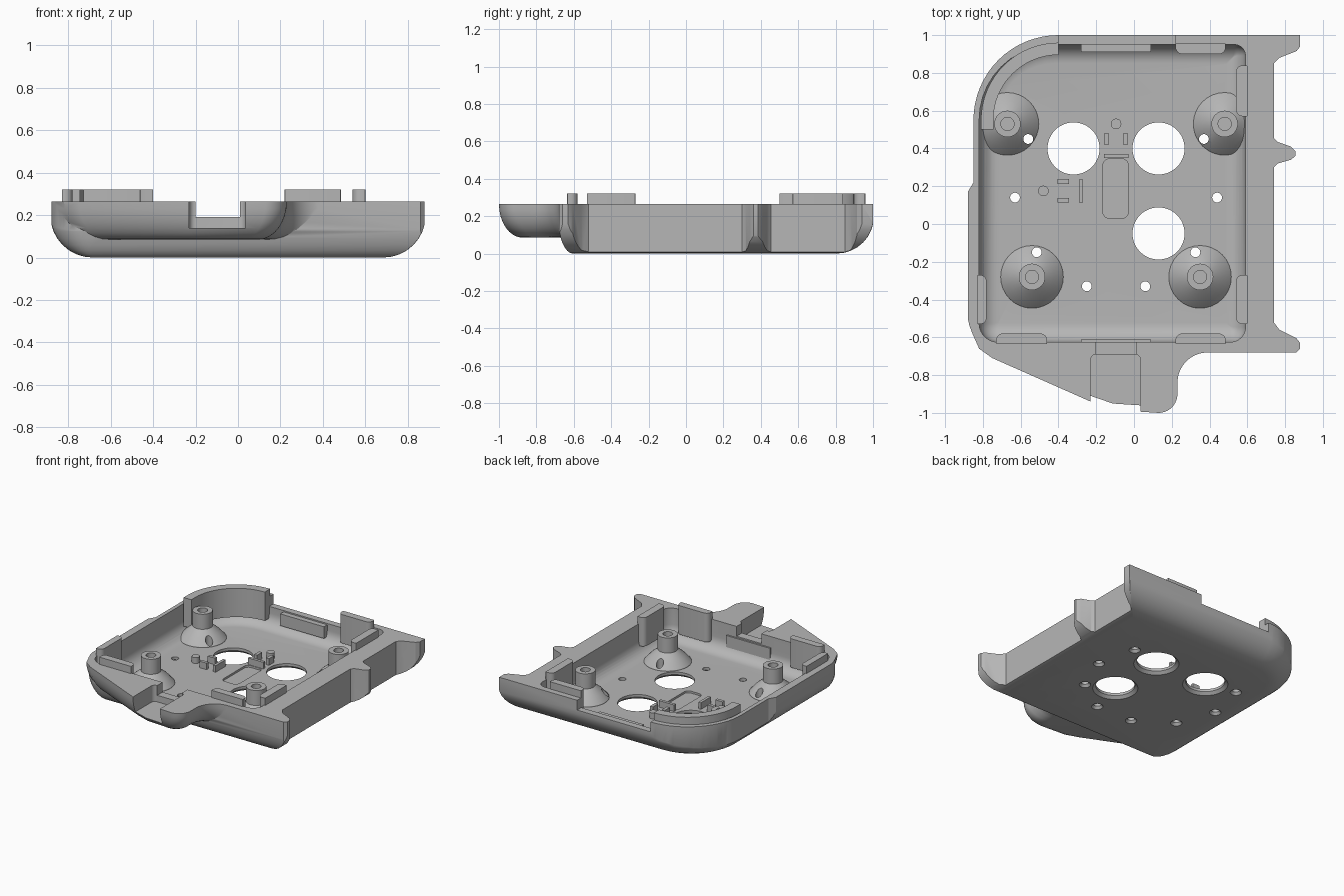
import bpy, bmesh
from math import cos, sin, pi, radians

if "Cube" in bpy.data.objects:
    bpy.data.objects.remove(bpy.data.objects["Cube"], do_unlink=True)

grey = bpy.data.materials.new("plain_grey")
grey.use_nodes = True
GREY = (0.47, 0.47, 0.47, 1)
grey.diffuse_color = GREY
grey.node_tree.nodes["Principled BSDF"].inputs["Base Color"].default_value = GREY

RIM, TOP, FLOOR = 0.265, 0.32, 0.04


def arc(cx, cy, r, a0, a1, n=10):
    angles = [radians(a0 + (a1 - a0) * i / n) for i in range(n + 1)]
    return [(cx + r * cos(a), cy + r * sin(a)) for a in angles]


def rounded_rect(x0, x1, y0, y1, radii, n=10):
    """Corner radii go back left-side first: (+x+y), (-x+y), (-x-y), (+x-y)."""
    a, b, c, d = [max(r, 0.004) for r in radii]
    return (arc(x1 - a, y1 - a, a, 0, 90, n) + arc(x0 + b, y1 - b, b, 90, 180, n)
            + arc(x0 + c, y0 + c, c, 180, 270, n) + arc(x1 - d, y0 + d, d, 270, 360, n))


def loft(name, rings):
    """Skin a closed solid over (outline, z) rings."""
    bm = bmesh.new()
    loops = [[bm.verts.new((x, y, z)) for x, y in pts] for pts, z in rings]
    for lo, hi in zip(loops, loops[1:]):
        for i in range(len(lo)):
            j = (i + 1) % len(lo)
            bm.faces.new((lo[i], lo[j], hi[j], hi[i]))
    bm.faces.new(loops[0][::-1])
    bm.faces.new(loops[-1])
    bmesh.ops.recalc_face_normals(bm, faces=bm.faces)
    me = bpy.data.meshes.new(name)
    bm.to_mesh(me)
    bm.free()
    me.materials.append(grey)
    ob = bpy.data.objects.new(name, me)
    bpy.context.collection.objects.link(ob)
    return ob


def prism(name, pts, z0, z1):
    return loft(name, [(pts, z0), (pts, z1)])


def block(name, x0, x1, y0, y1, z0, z1, radii=None):
    pts = rounded_rect(x0, x1, y0, y1, radii, 6) if radii else [(x0, y0), (x1, y0), (x1, y1), (x0, y1)]
    return prism(name, pts, z0, z1)


def turned(name, x, y, profile, n=32):
    return loft(name, [(arc(x, y, r, 0, 360 - 360 / n, n - 1), z) for r, z in profile])


def bowl(name, x0, x1, y0, y1, radii, r, z0, z1, front=1.0, steps=8):
    """Block with a rounded lower edge; front scales the rounding on the -y side."""
    rings = []
    for i in range(steps + 1):
        a = pi / 2 * i / steps
        d = r * (1 - sin(a))
        pts = rounded_rect(x0 + d, x1 - d, y0 + d * front, y1 - d, [c - d for c in radii])
        rings.append((pts, z0 + r * (1 - cos(a))))
    return loft(name, rings + [(rings[-1][0], z1)])


def combine(target, other, op):
    mod = target.modifiers.new("cut", "BOOLEAN")
    mod.operation, mod.solver, mod.object = op, "EXACT", other
    bpy.context.view_layer.objects.active = target
    bpy.ops.object.modifier_apply(modifier=mod.name)
    bpy.data.objects.remove(other, do_unlink=True)


# Tray body: rounded underside trimmed by the plan outline with side ribs
tray = bowl("tray", -0.885, 0.885, -0.685, 1.005, (0.01, 0.45, 0.2, 0.01), 0.2, 0, 0.3, 0.4)
outline = arc(-0.4, 0.55, 0.45, 90, 180, 16) + [(-0.85, 0.22), (-0.88, 0.17)]
outline += arc(-0.68, -0.48, 0.2, 180, 270)
outline += [(0.86, -0.68), (0.88, -0.66), (0.88, -0.63), (0.86, -0.605), (0.77, -0.56), (0.74, -0.52),
            (0.74, 0.3), (0.76, 0.32), (0.83, 0.34), (0.855, 0.36), (0.855, 0.385), (0.83, 0.41),
            (0.76, 0.435), (0.74, 0.455), (0.74, 0.85), (0.77, 0.88), (0.86, 0.915), (0.88, 0.94), (0.88, 1)]
combine(tray, prism("outline", outline, -0.1, RIM), "INTERSECT")

# Raised front chin
chin = [(-0.86, -0.5), (-0.86, -0.57), (-0.82, -0.66), (-0.75, -0.71), (-0.23, -0.94), (-0.1, -0.985)]
chin += arc(0.13, -0.9, 0.1, -90, 0) + arc(0.39, -0.84, 0.16, 180, 90) + [(0.39, -0.5)]
rings = []
for i in range(9):
    a = pi / 2 * i / 8
    s = 1 - 0.28 * (1 - sin(a))
    rings.append(([(-0.25 + (x + 0.25) * s, -0.55 + (y + 0.55) * s) for x, y in chin],
                  RIM - (RIM - 0.085) * cos(a)))
combine(tray, loft("chin", rings), "UNION")

# Inner cavity, rear notch and front cable channel
combine(tray, bowl("cavity", -0.82, 0.59, -0.625, 0.95, (0.06, 0.4, 0.1, 0.08), 0.1, FLOOR, 0.5), "DIFFERENCE")
combine(tray, block("rear_notch", -0.4, 0.22, 0.9, 1.1, 0.19, 0.5), "DIFFERENCE")
combine(tray, block("channel", -0.23, 0.035, -1.1, -0.69, 0.14, 0.5, (0.03, 0.03, 0.005, 0.005)), "DIFFERENCE")
combine(tray, block("channel_mouth", -0.2, 0.01, -0.72, -0.55, 0.19, 0.5), "DIFFERENCE")

# Screw posts on conical feet
posts = [(-0.67, 0.53), (0.48, 0.53), (-0.54, -0.28), (0.35, -0.28)]
for x, y in posts:
    post = turned("post", x, y, [(0.168, 0.03), (0.165, 0.045), (0.12, 0.095), (0.07, 0.135), (0.07, 0.25)])
    combine(post, bowl("limit", -0.85, 0.7, -0.65, 0.97, (0.1, 0.4, 0.1, 0.1), 0.2, 0, 0.4, 0.4), "INTERSECT")
    combine(tray, post, "UNION")
for x, y in posts:
    combine(tray, turned("screw_hole", x, y, [(0.035, 0.13), (0.035, 0.4)], 20), "DIFFERENCE")

# Large openings and small countersunk holes through the floor
for x, y in [(-0.32, 0.4), (0.13, 0.4), (0.13, -0.05)]:
    combine(tray, turned("opening", x, y, [(0.165, -0.005), (0.138, 0.02), (0.138, 0.08)], 48), "DIFFERENCE")
for x, y in [(-0.56, 0.45), (0.37, 0.45), (-0.63, 0.14), (0.44, 0.14),
             (-0.515, -0.15), (0.325, -0.15), (-0.25, -0.33), (0.06, -0.33)]:
    combine(tray, turned("small_hole", x, y, [(0.045, -0.005), (0.026, 0.018), (0.026, 0.13)], 20), "DIFFERENCE")

# Shallow rounded recess in the floor
combine(tray, block("recess", -0.165, -0.03, 0.03, 0.345, FLOOR - 0.015, 0.1, [0.035] * 4), "DIFFERENCE")
parts = [tray]

# Curved lip standing in the rear corner
lip = arc(-0.4, 0.55, 0.41, 90, 180, 16) + [(-0.81, 0.5), (-0.745, 0.5)] + arc(-0.4, 0.55, 0.345, 180, 90, 16)
parts.append(prism("corner_lip", lip, 0.1, TOP))

# Locating tabs along the walls, rounded on their inner corners
R = 0.035
for name, x0, x1, y0, y1, radii in [
        ("right_tab", -0.83, -0.78, -0.53, -0.27, (R, 0, 0, R)),
        ("left_front_tab", 0.54, 0.6, -0.53, -0.27, (0, R, R, 0)),
        ("left_rear_tab", 0.54, 0.6, 0.57, 0.84, (0, R, R, 0)),
        ("front_right_tab", -0.73, -0.46, -0.635, -0.58, (R, R, 0, 0)),
        ("front_left_tab", 0.22, 0.485, -0.635, -0.58, (R, R, 0, 0)),
        ("rear_tab", 0.22, 0.485, 0.9, 0.955, (0, 0, R, R))]:
    parts.append(block(name, x0, x1, y0, y1, 0.1, TOP, radii))

# Ledge inside the rear notch and step at the channel mouth
parts.append(block("rear_ledge", -0.28, 0.09, 0.91, 0.955, 0.09, 0.18))
parts.append(block("front_ledge", -0.28, 0.09, -0.63, -0.612, 0.09, 0.18))

# Small brackets and pegs on the floor
for x, y, w, d in [(-0.145, 0.45, 0.026, 0.06), (-0.045, 0.45, 0.026, 0.06), (-0.095, 0.36, 0.13, 0.022),
                   (-0.375, 0.225, 0.06, 0.024), (-0.375, 0.125, 0.06, 0.024), (-0.28, 0.175, 0.022, 0.12)]:
    parts.append(block("bracket", x - w / 2, x + w / 2, y - d / 2, y + d / 2, 0.03, 0.09))
for x, y in [(-0.095, 0.53), (-0.48, 0.175)]:
    parts.append(turned("peg", x, y, [(0.028, 0.03), (0.028, 0.085)], 20))

# Smooth curved surfaces while keeping hard edges
bpy.ops.object.select_all(action="DESELECT")
for ob in parts:
    ob.select_set(True)
bpy.context.view_layer.objects.active = tray
bpy.ops.object.shade_smooth_by_angle(angle=radians(30))
